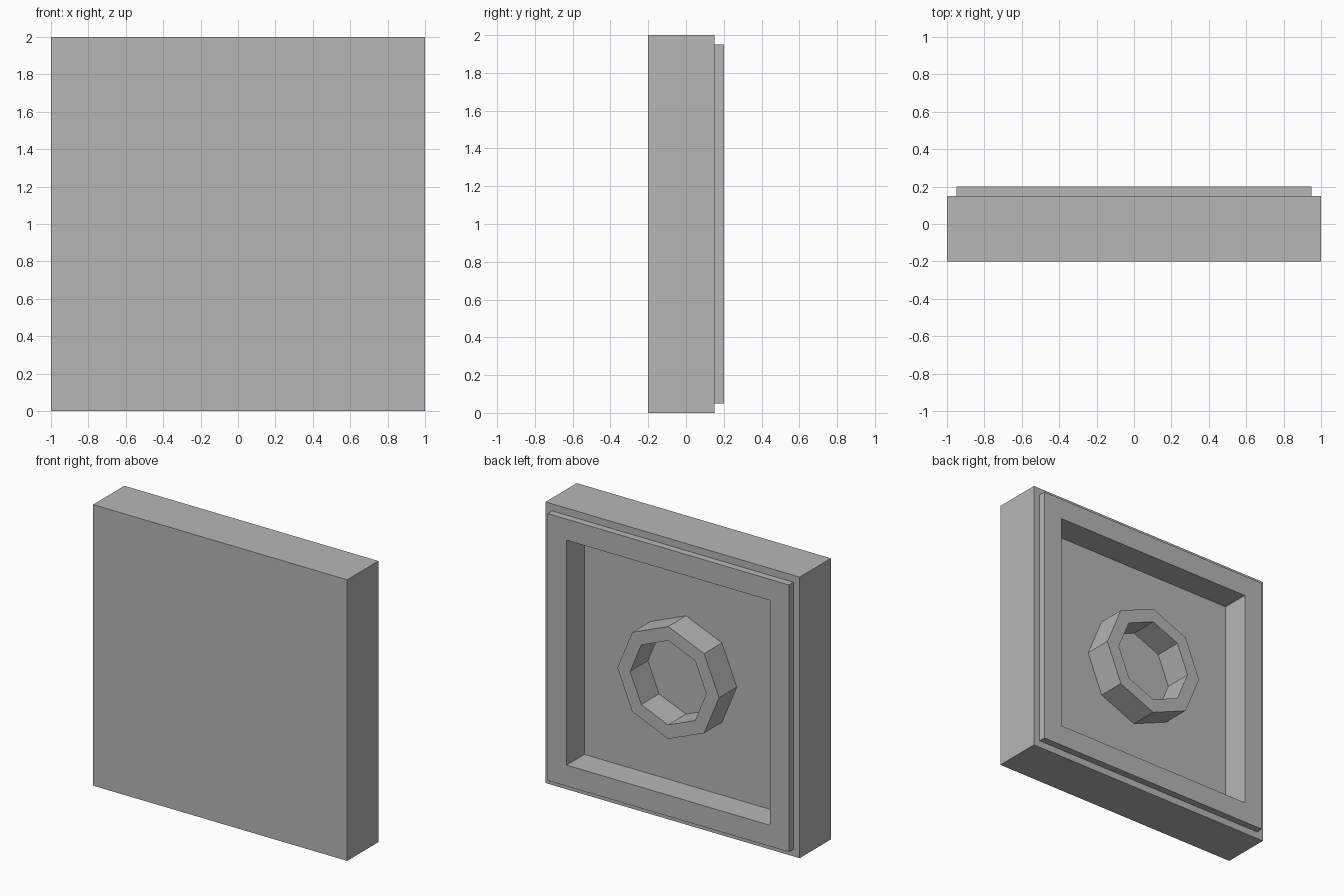
import bpy
import bmesh
from math import cos, sin, pi, sqrt

cube = bpy.data.objects.get("Cube")
if cube:
    bpy.data.objects.remove(cube, do_unlink=True)

CENTRE_Z = 1.0

grey = bpy.data.materials.new("plain grey")
grey.use_nodes = True
colour = (0.47, 0.47, 0.47, 1)
grey.diffuse_color = colour
grey.node_tree.nodes["Principled BSDF"].inputs["Base Color"].default_value = colour


def loft(name, sides, profile, phase=0.0, capped=True):
    """Join polygon outlines of (radius, y) along the front-to-back axis."""
    bm = bmesh.new()
    rings = []
    for radius, y in profile:
        angles = [phase + 2 * pi * i / sides for i in range(sides)]
        rings.append([bm.verts.new((radius * cos(t), y, CENTRE_Z + radius * sin(t)))
                      for t in angles])
    for a, b in zip(rings, rings[1:]):
        for i in range(sides):
            j = (i + 1) % sides
            bm.faces.new((a[i], b[i], b[j], a[j]))
    if capped:
        bm.faces.new(rings[0])
        bm.faces.new(rings[-1][::-1])
    mesh = bpy.data.meshes.new(name)
    bm.to_mesh(mesh)
    bm.free()
    mesh.materials.append(grey)
    obj = bpy.data.objects.new(name, mesh)
    bpy.context.scene.collection.objects.link(obj)
    return obj


# Square tile: flat front, stepped lip at the back, recessed floor
half_widths = [(1.0, -0.2), (1.0, 0.15), (0.95, 0.15),
               (0.95, 0.2), (0.8, 0.2), (0.8, 0.0)]
loft("tile_body", 4, [(h * sqrt(2), y) for h, y in half_widths], phase=pi / 4)

# Hollow octagonal stud socket standing on the recessed floor
loft("socket_ring", 8, [(0.4, 0.0), (0.4, 0.2), (0.3, 0.2), (0.3, 0.0)], capped=False)
